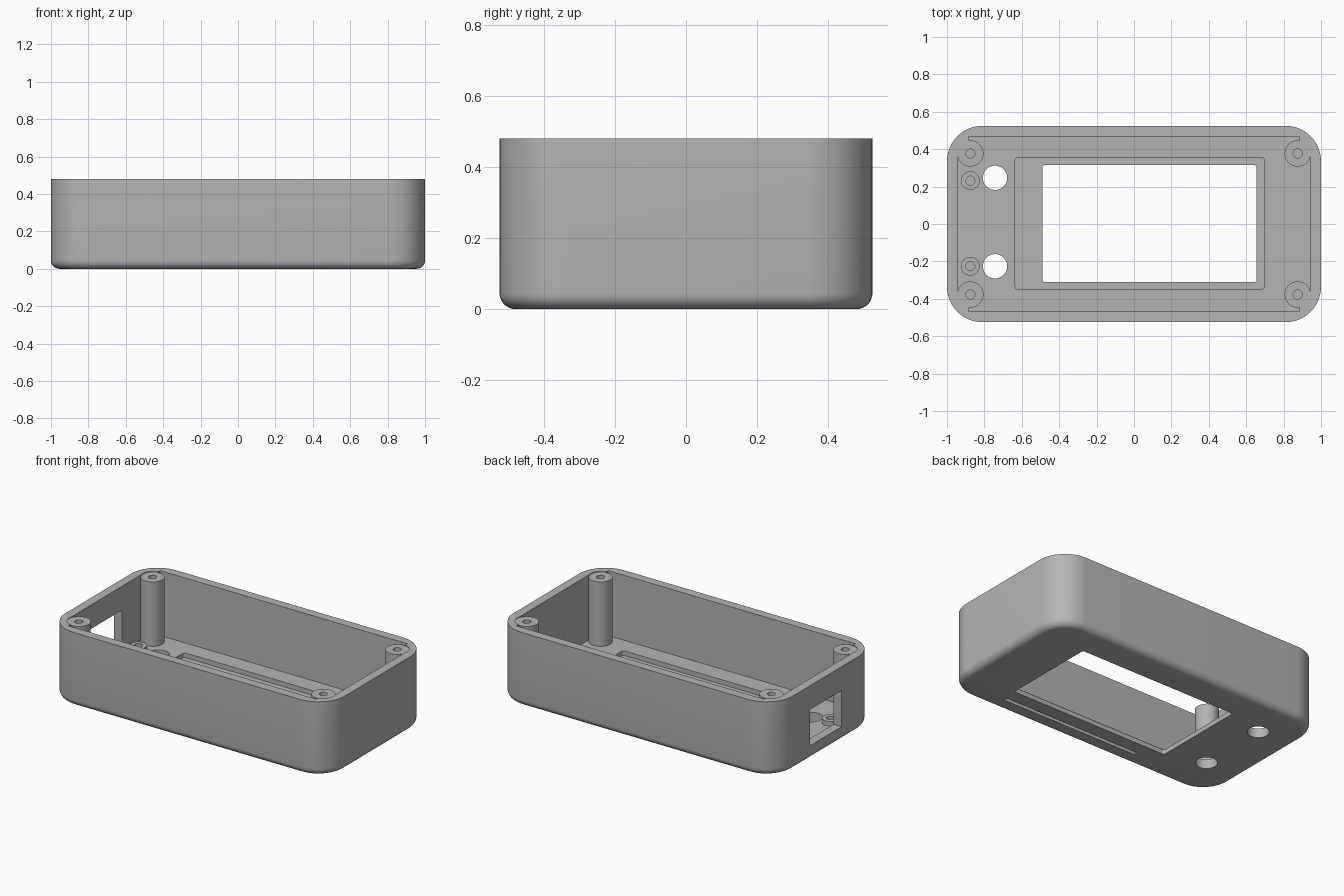
import bpy, bmesh, math
from mathutils import Matrix

cube = bpy.data.objects.get("Cube")
if cube:
    bpy.data.objects.remove(cube, do_unlink=True)

plastic = bpy.data.materials.new("grey plastic")
plastic.use_nodes = True
GREY = (0.46, 0.46, 0.46, 1)
plastic.diffuse_color = GREY
plastic.node_tree.nodes["Principled BSDF"].inputs["Base Color"].default_value = GREY


def finish(name, bm):
    bmesh.ops.recalc_face_normals(bm, faces=bm.faces)
    mesh = bpy.data.meshes.new(name)
    bm.to_mesh(mesh)
    bm.free()
    mesh.materials.append(plastic)
    obj = bpy.data.objects.new(name, mesh)
    bpy.context.collection.objects.link(obj)
    return obj


def block(name, x, y, z, radius=0, base_fillet=0):
    """Box from (min, max) ranges with rounded vertical and bottom edges."""
    bm = bmesh.new()
    bmesh.ops.create_cube(bm, size=1)
    for v in bm.verts:
        v.co = [r[0] if c < 0 else r[1] for c, r in zip(v.co, (x, y, z))]
    if radius:
        upright = [e for e in bm.edges if abs(e.verts[0].co.z - e.verts[1].co.z) > 1e-4]
        bmesh.ops.bevel(bm, geom=upright, offset=radius, segments=14,
                        profile=0.5, affect='EDGES')
    if base_fillet:
        low = [e for e in bm.edges if all(abs(v.co.z - z[0]) < 1e-4 for v in e.verts)]
        bmesh.ops.bevel(bm, geom=low, offset=base_fillet, segments=7,
                        profile=0.5, affect='EDGES')
    return finish(name, bm)


def cylinder(name, x, y, z0, z1, radius):
    bm = bmesh.new()
    bmesh.ops.create_cone(bm, cap_ends=True, segments=48, radius1=radius, radius2=radius,
                          depth=z1 - z0, matrix=Matrix.Translation((x, y, (z0 + z1) / 2)))
    return finish(name, bm)


def cut(target, cutter):
    cutter.hide_render = True
    mod = target.modifiers.new("cut", 'BOOLEAN')
    mod.operation = 'DIFFERENCE'
    mod.solver = 'EXACT'
    mod.object = cutter
    bpy.context.view_layer.objects.active = target
    bpy.ops.object.modifier_apply(modifier=mod.name)
    bpy.data.objects.remove(cutter, do_unlink=True)


def smooth(obj):
    bpy.ops.object.select_all(action='DESELECT')
    obj.select_set(True)
    bpy.context.view_layer.objects.active = obj
    bpy.ops.object.shade_smooth_by_angle(angle=math.radians(30))


def tube(name, x, y, z0, z1, outer, inner, hole_floor):
    obj = cylinder(name, x, y, z0, z1, outer)
    cut(obj, cylinder("bore", x, y, hole_floor, z1 + 0.1, inner))
    smooth(obj)


HEIGHT, FLOOR = 0.48, 0.06
POST_X, POST_Y, POST_R = 0.875, 0.377, 0.07
corners = [(sx, sy) for sx in (-1, 1) for sy in (-1, 1)]

# Outer shell, hollowed except for solid corners behind the posts
shell = block("case_shell", (-1, 1), (-0.525, 0.525), (0, HEIGHT), 0.19, 0.045)
cavity = block("cavity", (-0.943, 0.943), (-0.468, 0.468), (FLOOR, 0.7), 0.05)
for sx, sy in corners:
    cut(cavity, block("corner_fill", sorted((sx * 0.885, sx * 1.1)),
                      sorted((sy * 0.387, sy * 0.6)), (0, 1)))
cut(shell, cavity)
for sx, sy in corners:
    cut(shell, cylinder("post_seat", sx * POST_X, sy * POST_Y, FLOOR, 0.7, POST_R))

# Screen recess and window, port in the end wall, button holes, underside groove
cut(shell, block("recess", (-0.635, 0.695), (-0.348, 0.355), (0.03, 0.2), 0.012))
cut(shell, block("window", (-0.49, 0.655), (-0.31, 0.315), (-0.1, 0.2), 0.012))
cut(shell, block("port", (-1.1, -0.9), (-0.16, 0.16), (0.092, 0.325)))
for y in (0.247, -0.226):
    cut(shell, cylinder("button_hole", -0.743, y, -0.1, 0.2, 0.065))
cut(shell, block("groove", (-0.36, 0.64), (-0.422, -0.398), (-0.1, 0.02)))
smooth(shell)

# Corner screw posts
for sx, sy in corners:
    name = ("back" if sy > 0 else "front") + ("_left" if sx > 0 else "_right") + "_screw_post"
    tube(name, sx * POST_X, sy * POST_Y, FLOOR - 0.01, HEIGHT - 0.004, POST_R, 0.024, 0.1)

# Short bosses beside the button holes
for name, y in (("back_boss", 0.232), ("front_boss", -0.226)):
    tube(name, -POST_X, y, FLOOR - 0.01, 0.09, 0.05, 0.024, FLOOR + 0.001)
